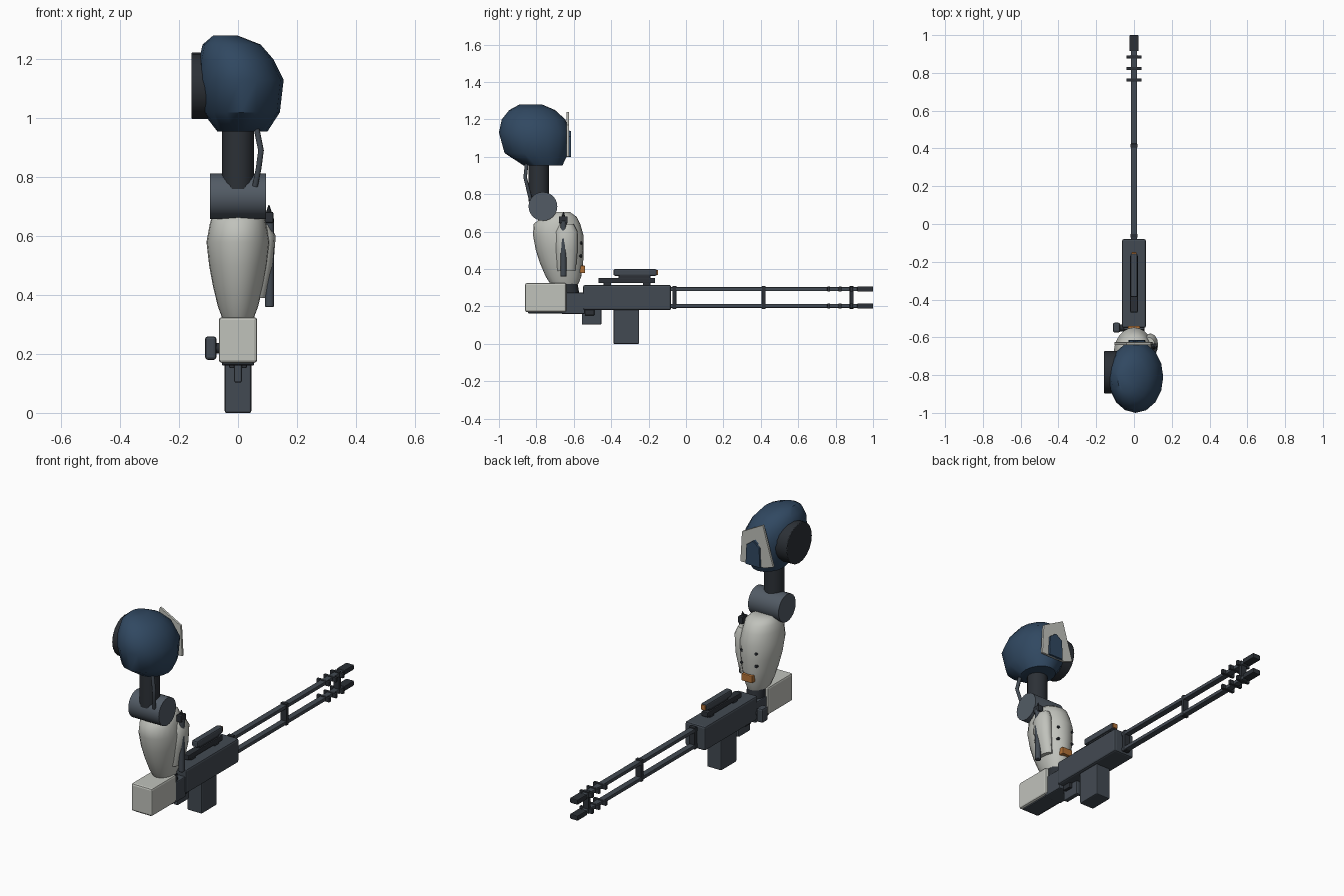
import bpy, bmesh, math
from mathutils import Vector

if "Cube" in bpy.data.objects:
    bpy.data.objects.remove(bpy.data.objects["Cube"])


def material(name, rgb):
    m = bpy.data.materials.new(name)
    m.diffuse_color = (*rgb, 1)
    m.use_nodes = True
    m.node_tree.nodes["Principled BSDF"].inputs["Base Color"].default_value = m.diffuse_color
    return m


BLUE = material("navy", (0.03, 0.065, 0.12))
DARK = material("gunmetal", (0.055, 0.068, 0.085))
BLACK = material("dark_metal", (0.025, 0.03, 0.037))
STEEL = material("steel", (0.085, 0.105, 0.13))
WHITE = material("off_white", (0.53, 0.54, 0.5))
ORANGE = material("orange", (0.45, 0.17, 0.04))


def finish(name, bm, mat, bevel=0, smooth=None):
    bmesh.ops.recalc_face_normals(bm, faces=bm.faces)
    me = bpy.data.meshes.new(name)
    bm.to_mesh(me)
    bm.free()
    ob = bpy.data.objects.new(name, me)
    bpy.context.collection.objects.link(ob)
    me.materials.append(mat)
    if bevel:
        mod = ob.modifiers.new("bevel", 'BEVEL')
        mod.width, mod.segments = bevel, 2
    if smooth:
        bpy.ops.object.select_all(action='DESELECT')
        ob.select_set(True)
        bpy.context.view_layer.objects.active = ob
        bpy.ops.object.shade_smooth_by_angle(angle=math.radians(smooth))
    return ob


def box(name, x, y, z, mat, bevel=0.004):
    """Box from (min, max) ranges."""
    bm = bmesh.new()
    bmesh.ops.create_cube(bm, size=1)
    for v in bm.verts:
        v.co = Vector([(r[0] + r[1]) / 2 + c * (r[1] - r[0]) for r, c in zip((x, y, z), v.co)])
    return finish(name, bm, mat, bevel)


def rod(name, a, b, r, mat, seg=16, r2=None, bevel=0):
    """Cylinder or cone between two points."""
    a, b = Vector(a), Vector(b)
    bm = bmesh.new()
    bmesh.ops.create_cone(bm, cap_ends=True, segments=seg, radius1=r,
                          radius2=r if r2 is None else r2, depth=(b - a).length)
    ob = finish(name, bm, mat, bevel, 35)
    ob.location = (a + b) / 2
    ob.rotation_euler = (b - a).to_track_quat('Z', 'Y').to_euler()
    return ob


def loft(name, rings, seg, mat, smooth):
    """Elliptical rings: z, xmin, xmax, ymin, ymax."""
    bm = bmesh.new()
    loops = []
    for z, x0, x1, y0, y1 in rings:
        loops.append([bm.verts.new(((x0 + x1) / 2 + (x1 - x0) / 2 * math.cos(2 * math.pi * i / seg),
                                    (y0 + y1) / 2 + (y1 - y0) / 2 * math.sin(2 * math.pi * i / seg), z))
                      for i in range(seg)])
    for a, b in zip(loops, loops[1:]):
        for i in range(seg):
            j = (i + 1) % seg
            bm.faces.new((a[i], a[j], b[j], b[i]))
    bm.faces.new(loops[0])
    bm.faces.new(loops[-1])
    return finish(name, bm, mat, 0, smooth)


def plate(name, pts, y0, y1, mat):
    """XZ outline extruded along y."""
    bm = bmesh.new()
    f = bm.faces.new([bm.verts.new((x, y0, z)) for x, z in pts])
    ext = bmesh.ops.extrude_face_region(bm, geom=[f])
    for v in ext["geom"]:
        if isinstance(v, bmesh.types.BMVert):
            v.co.y = y1
    return finish(name, bm, mat, 0.002)


# Shoulder shell with side disc and rear badge plate
loft("shoulder_shell", [
    (0.955, -0.07, 0.10, -0.87, -0.66), (1.02, -0.12, 0.142, -0.97, -0.63),
    (1.13, -0.137, 0.155, -1.0, -0.62), (1.2, -0.132, 0.12, -0.985, -0.645),
    (1.25, -0.12, 0.077, -0.945, -0.70), (1.28, -0.085, 0.0, -0.89, -0.77)], 16, BLUE, 40)
rod("shoulder_disc", (-0.158, -0.785, 1.11), (-0.08, -0.785, 1.11), 0.113, BLACK, 20, bevel=0.004)
plate("shoulder_plate", [(0.10, 1.0), (0.09, 1.17), (-0.04, 1.24), (-0.105, 1.02), (-0.05, 1.0)],
      -0.64, -0.626, WHITE)
plate("plate_inset", [(0.06, 1.0), (0.055, 1.11), (0.015, 1.14), (-0.025, 1.11), (-0.03, 1.0)],
      -0.64, -0.615, BLUE)

# Upper arm, cable and elbow
rod("upper_arm", (0, -0.787, 0.76), (0, -0.787, 1.0), 0.054, BLACK, 16)
cable = bpy.data.curves.new("arm_cable", 'CURVE')
cable.dimensions = '3D'
cable.bevel_depth, cable.bevel_resolution = 0.01, 2
sp = cable.splines.new('POLY')
path = [(0.06, -0.85, 0.98), (0.078, -0.86, 0.89), (0.07, -0.845, 0.83), (0.058, -0.83, 0.77)]
sp.points.add(len(path) - 1)
for p, c in zip(sp.points, path):
    p.co = (*c, 1)
cable.materials.append(DARK)
bpy.context.collection.objects.link(bpy.data.objects.new("arm_cable", cable))
rod("elbow_joint", (-0.095, -0.765, 0.735), (0.095, -0.765, 0.735), 0.077, STEEL, 24)

# Forearm shell and its fittings
loft("forearm_shell", [
    (0.32, -0.053, 0.053, -0.725, -0.575), (0.36, -0.068, 0.068, -0.75, -0.56),
    (0.43, -0.085, 0.085, -0.78, -0.55), (0.5, -0.098, 0.098, -0.803, -0.547),
    (0.58, -0.107, 0.107, -0.818, -0.548), (0.64, -0.096, 0.096, -0.815, -0.565),
    (0.68, -0.085, 0.085, -0.77, -0.585), (0.705, -0.06, 0.06, -0.72, -0.62)], 24, WHITE, 50)
loft("forearm_side_cover", [
    (0.39, 0.04, 0.095, -0.69, -0.59), (0.5, 0.05, 0.12, -0.70, -0.58),
    (0.6, 0.05, 0.128, -0.70, -0.58), (0.64, 0.05, 0.11, -0.68, -0.6)], 12, WHITE, 50)
rod("side_rod", (0.107, -0.655, 0.36), (0.107, -0.655, 0.66), 0.016, DARK, 12, bevel=0.003)
box("side_rod_cap", (0.09, 0.12), (-0.68, -0.633), (0.645, 0.682), BLACK)
rod("side_rod_tip", (0.105, -0.655, 0.68), (0.105, -0.655, 0.705), 0.01, BLACK, 8, 0.002)
box("orange_latch", (-0.033, 0.033), (-0.57, -0.54), (0.378, 0.418), ORANGE)
for i, z in enumerate((0.47, 0.54)):
    for x in (-0.045, 0.045):
        rod(f"forearm_bolt_{i}", (x, -0.58, z), (x, -0.556, z), 0.008, BLACK, 8)

# Hand block and wrist
box("stock_block", (-0.065, 0.065), (-0.86, -0.64), (0.17, 0.325), WHITE, 0.01)
box("stock_base", (-0.05, 0.05), (-0.845, -0.6), (0.163, 0.19), DARK)
rod("wrist", (0, -0.62, 0.26), (0, -0.635, 0.35), 0.05, BLACK, 16)

# Gun body
box("rear_block", (-0.055, 0.055), (-0.665, -0.54), (0.16, 0.275), DARK, 0.006)
box("receiver", (-0.063, 0.063), (-0.55, -0.08), (0.18, 0.315), DARK, 0.01)
box("magazine", (-0.045, 0.045), (-0.388, -0.25), (0.0, 0.2), DARK, 0.006)
box("grip", (-0.013, 0.013), (-0.557, -0.452), (0.103, 0.19), DARK, 0.006)
box("grip_mount", (-0.03, 0.03), (-0.54, -0.49), (0.152, 0.19), BLACK)
box("side_knob", (-0.112, -0.073), (-0.575, -0.522), (0.18, 0.26), DARK, 0.01)
rod("side_knob_stem", (-0.08, -0.55, 0.22), (-0.04, -0.55, 0.22), 0.018, BLACK)
box("top_rail", (-0.02, 0.02), (-0.468, -0.165), (0.325, 0.353), BLACK)
for i, y in enumerate((-0.42, -0.21)):
    box(f"rail_foot_{i}", (-0.016, 0.016), (y - 0.02, y + 0.02), (0.305, 0.335), BLACK)
box("sight", (-0.018, 0.018), (-0.387, -0.157), (0.364, 0.4), DARK, 0.007)
box("sight_mount", (-0.012, 0.012), (-0.36, -0.19), (0.345, 0.37), BLACK)
box("sight_lens", (-0.014, 0.014), (-0.16, -0.149), (0.368, 0.396), ORANGE)

# Twin barrels with muzzles, fins and spacers
for tag, z in (("lower", 0.203), ("upper", 0.293)):
    box(f"{tag}_barrel", (-0.017, 0.017), (-0.09, 0.93), (z - 0.01, z + 0.01), DARK, 0.003)
    box(f"{tag}_muzzle", (-0.024, 0.024), (0.915, 1.0), (z - 0.014, z + 0.014), BLACK)
    for i, y in enumerate((0.763, 0.824, 0.885)):
        box(f"{tag}_fin_{i}", (-0.04, 0.04), (y - 0.008, y + 0.008), (z - 0.013, z + 0.013), BLACK, 0.002)
for i, y in enumerate((-0.062, 0.415, 0.885)):
    box(f"barrel_spacer_{i}", (-0.018, 0.018), (y - 0.01, y + 0.01), (0.187, 0.31), BLACK, 0.002)
